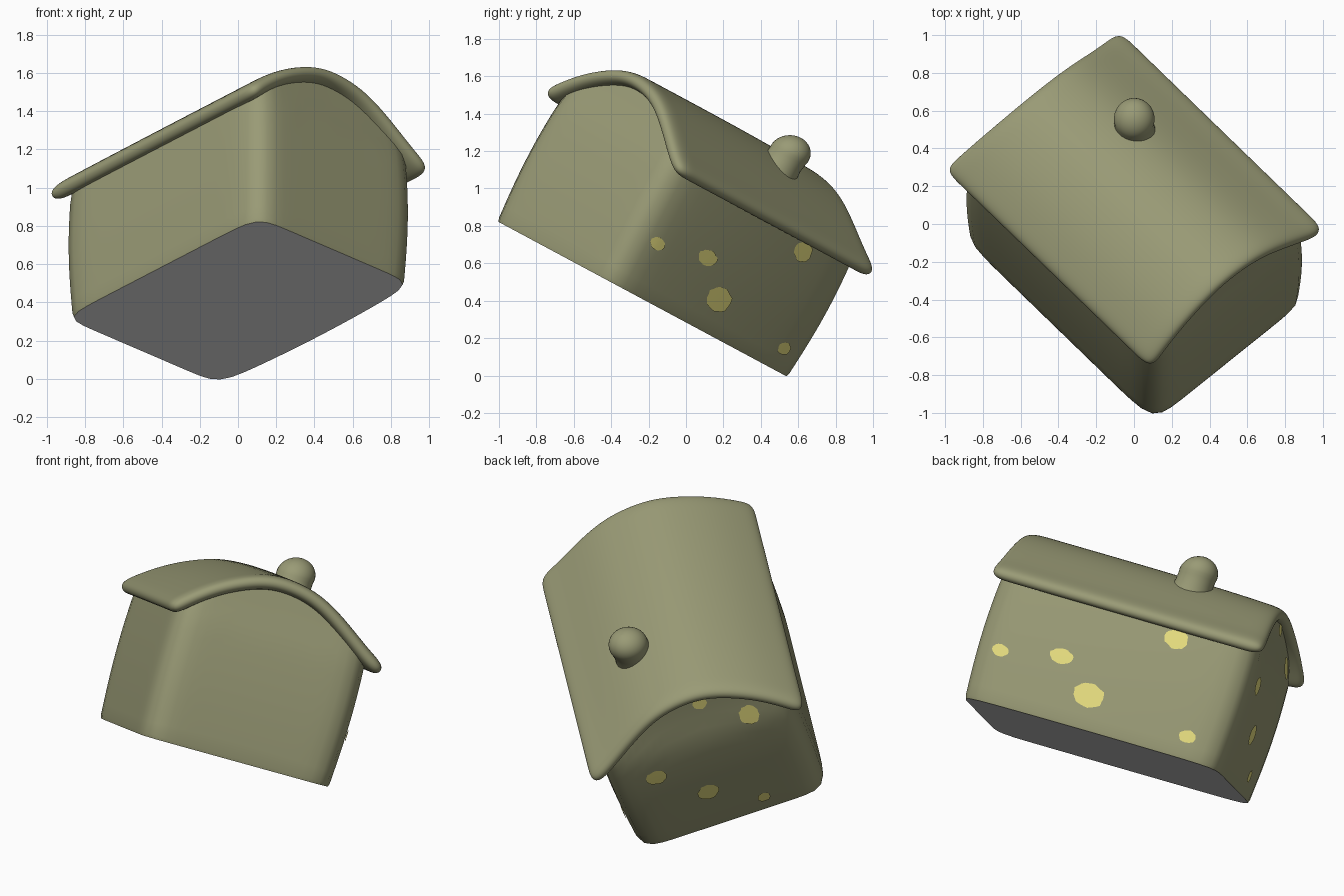
import bpy, math, random
from mathutils import Matrix

if "Cube" in bpy.data.objects:
    bpy.data.objects.remove(bpy.data.objects["Cube"])

random.seed(4)

# The house is built upright (x across the gable, y along the ridge), then turned and tilted
POSE = (Matrix.Rotation(math.radians(-28.2), 4, 'X')
        @ Matrix.Translation((0, -0.40, 0))
        @ Matrix.Rotation(math.radians(42.3), 4, 'Z'))
BASE = 0.25
N = 12                                    # squareness of the rounded plan


def material(name, rgb):
    m = bpy.data.materials.new(name)
    m.diffuse_color = (*rgb, 1)
    m.use_nodes = True
    m.node_tree.nodes["Principled BSDF"].inputs["Base Color"].default_value = m.diffuse_color
    return m


OLIVE = material("olive clay", (0.32, 0.325, 0.18))
YELLOW = material("yellow spots", (0.82, 0.75, 0.22))
GREY = material("pale underside", (0.84, 0.84, 0.84))


def make(name, verts, faces, mat):
    me = bpy.data.meshes.new(name)
    me.from_pydata(verts, [], faces)
    me.transform(POSE)
    me.update()
    me.materials.append(mat)
    me.shade_smooth()
    ob = bpy.data.objects.new(name, me)
    bpy.context.collection.objects.link(ob)
    return ob


def loft(rings):
    n = len(rings[0])
    verts = [p for r in rings for p in r]
    faces = [(k * n + i, k * n + (i + 1) % n, (k + 1) * n + (i + 1) % n, (k + 1) * n + i)
             for k in range(len(rings) - 1) for i in range(n)]
    return verts, faces


# Roof cross-section: soft ridge with flared eaves
PROFILE = [(-0.63, 0.995), (-0.55, 1.07), (-0.40, 1.185), (-0.20, 1.28), (-0.03, 1.312),
           (0.20, 1.275), (0.40, 1.15), (0.55, 1.04), (0.665, 0.975)]


def roof_height(x):
    for (x0, z0), (x1, z1) in zip(PROFILE, PROFILE[1:]):
        if x <= x1:
            return z0 + (z1 - z0) * (x - x0) / (x1 - x0)
    return PROFILE[-1][1]


# Wall surface: rounded plan, slightly swollen, gables leaning in near the ridge
A, B = 0.55, 0.757


def shape(x, y, z):
    if x > 0:
        x *= 1 + 0.06 * (1 - min(1, abs(y) / B) ** 2)
    swell = 1 + 0.025 * math.sin(math.pi * min(1, (z - BASE) / 0.85))
    lean = max(0, z - 0.95) / 0.35
    y *= 1 - (0.10 if y > 0 else 0.05) * lean
    return x * swell, y * swell, z


def plan_point(t):
    c, s = math.cos(t), math.sin(t)
    r = (abs(c) ** N + abs(s) ** N) ** (-1 / N)
    return A * r * c, B * r * s


# Walls: rounded box rising into the roof
STEPS = 96
angles = [2 * math.pi * i / STEPS for i in range(STEPS)]
plan = [plan_point(t) for t in angles]
base_ring = [shape(0.992 * x, 0.994 * y, BASE) for x, y in plan]
rings = [base_ring]
for k in range(13):
    ring = []
    for x, y in plan:
        z0 = BASE + 0.02
        top = roof_height(x) - 0.045
        ring.append(shape(x, y, z0 + (top - z0) * k / 12))
    rings.append(ring)
make("walls", *loft(rings), OLIVE)

# Flat underside
make("underside", base_ring, [tuple(reversed(range(STEPS)))], GREY)

# Roof: curved sheet, thickened and softened; back of the ridge is pulled in
Y0, Y1, NY = -0.795, 0.83, 12
verts = []
for x, z in PROFILE:
    peak = max(0, 1 - (x / 0.62) ** 2)
    for j in range(NY + 1):
        f = j / NY
        verts.append((x, Y0 + (Y1 - 0.09 * peak - Y0) * f, z - 0.02 * peak * f ** 4))
faces = [(i * (NY + 1) + j, (i + 1) * (NY + 1) + j, (i + 1) * (NY + 1) + j + 1, i * (NY + 1) + j + 1)
         for i in range(len(PROFILE) - 1) for j in range(NY)]
roof = make("roof", verts, faces, OLIVE)
sol = roof.modifiers.new("thickness", 'SOLIDIFY')
sol.thickness = 0.085
sol.offset = -1
sub = roof.modifiers.new("soften", 'SUBSURF')
sub.levels = sub.render_levels = 3

# Chimney: stub with a domed top, leaning slightly outward
outline = [(0.12, 1.16), (0.112, 1.21), (0.106, 1.25), (0.106, 1.29)]
outline += [(0.108 * math.cos(a), 1.31 + 0.1 * math.sin(a))
            for a in [math.radians(d) for d in range(0, 90, 10)]] + [(0.001, 1.41)]
rings = [[(0.22 + 0.1 * (z - 1.3) + r * math.cos(t), 0.24 + 0.1 * (z - 1.3) + r * math.sin(t), z)
          for t in angles[::3]] for r, z in outline]
make("chimney", *loft(rings), OLIVE)


# Painted spots: thin irregular discs that follow the wall
def spot(name, side, across, z, ra, rz):
    def place(u, h):
        if side == "long":
            x, y, h = shape(A * (1 - abs(u / B) ** N) ** (1 / N), u, h)
            return x + 0.006, y, h
        x, y, h = shape(u, B * (1 - abs(u / A) ** N) ** (1 / N), h)
        return x, y + 0.006, h
    n = 22
    wob = [random.uniform(0.93, 1.07) for _ in range(n)]
    verts = [place(across, z)]
    for f in (0.5, 1):
        for i in range(n):
            t = 2 * math.pi * i / n
            verts.append(place(across + f * wob[i] * ra * math.cos(t),
                               z + f * wob[i] * rz * math.sin(t)))
    faces = []
    for i in range(n):
        j = (i + 1) % n
        faces += [(0, 1 + i, 1 + j), (1 + i, 1 + n + i, 1 + n + j, 1 + j)]
    if side == "end":
        faces = [tuple(reversed(f)) for f in faces]
    make(name, verts, faces, YELLOW)


for k, s in enumerate([(-0.60, 0.55, 0.05, 0.033), (-0.26, 0.61, 0.065, 0.042),
                       (-0.05, 0.442, 0.088, 0.068), (0.32, 0.88, 0.065, 0.055),
                       (0.545, 0.375, 0.048, 0.036)]):
    spot(f"side_spot_{k + 1}", "long", *s)
for k, s in enumerate([(0.30, 0.79, 0.06, 0.05), (0.07, 0.55, 0.06, 0.055),
                       (-0.20, 0.36, 0.035, 0.035), (-0.30, 1.01, 0.055, 0.06),
                       (-0.07, 1.18, 0.04, 0.04)]):
    spot(f"end_spot_{k + 1}", "end", *s)
